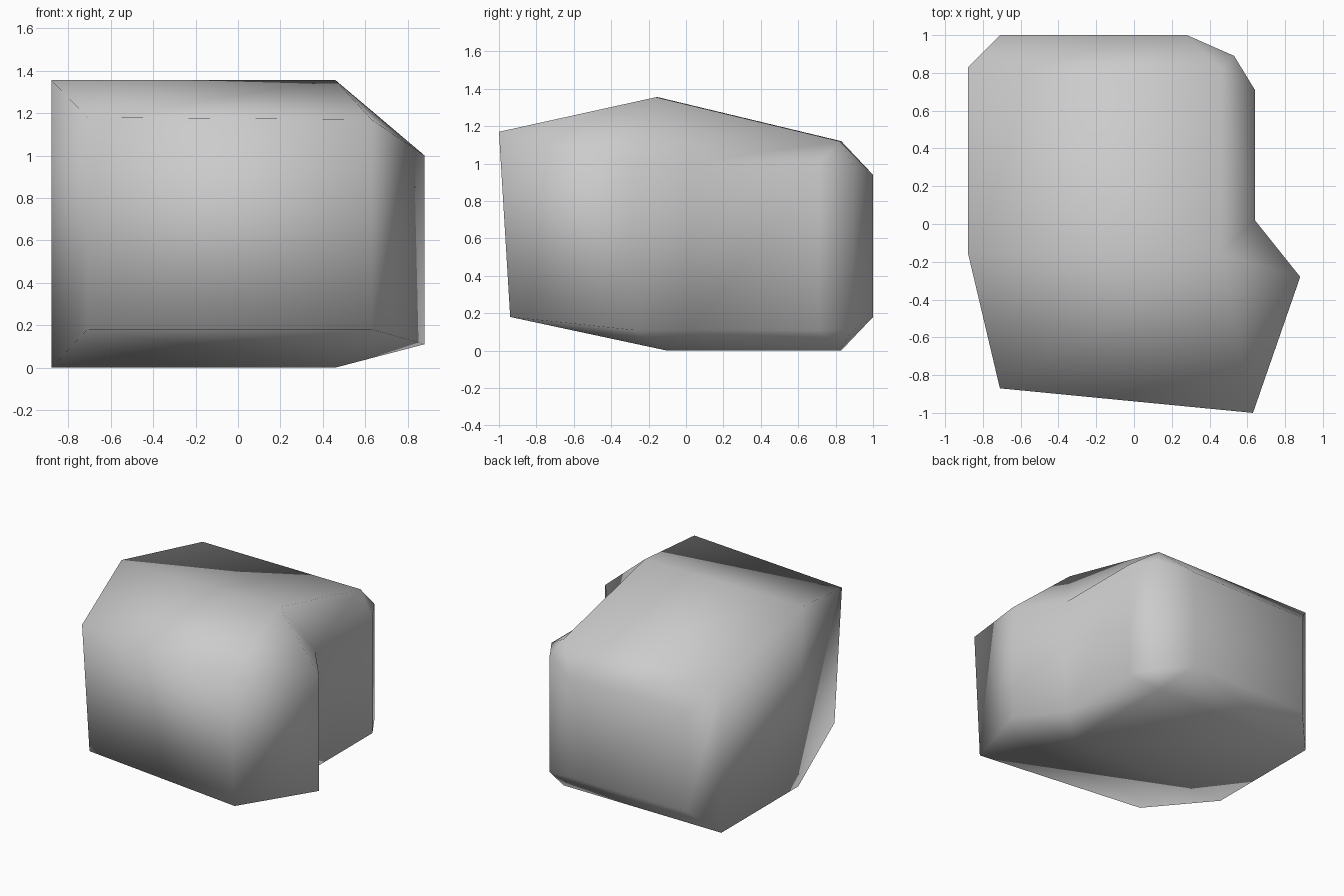
import bpy, bmesh

cube = bpy.data.objects.get("Cube")
if cube:
    bpy.data.objects.remove(cube)

# One flat stone colour
stone = bpy.data.materials.new("stone_grey")
stone.use_nodes = True
grey = (0.6, 0.6, 0.6, 1)
stone.diffuse_color = grey
stone.node_tree.nodes["Principled BSDF"].inputs["Base Color"].default_value = grey

# Corner columns: x, y at top, y at bottom, top height, bottom height
columns = {
    "left_back":   (-0.88, 0.83, 0.83, 1.12, 0.0),
    "back_left":   (-0.71, 1.0, 1.0, 0.94, 0.18),
    "back_right":  (0.28, 1.0, 1.0, 0.94, 0.18),
    "corner":      (0.53, 0.89, 0.89, 1.0, 0.11),
    "side_back":   (0.64, 0.71, 0.71, 1.0, 0.11),
    "notch":       (0.64, 0.02, 0.02, 1.0, 0.11),
    "bulge":       (0.88, -0.28, -0.28, 1.0, 0.11),
    "front_right": (0.63, -1.0, -0.94, 1.17, 0.18),
    "front_left":  (-0.71, -0.87, -0.78, 1.18, 0.18),
    "left_front":  (-0.88, -0.15, -0.1, 1.355, 0.0),
}
inner = {
    "ridge":     (0.46, -0.16, -0.1, 1.355, 0.0),
    "rear_peak": (0.46, 0.82, 0.82, 1.12, 0.0),
}

# Facets shared by the top and the underside
cap = [
    "left_back left_front ridge rear_peak",
    "left_back rear_peak back_right back_left",
    "rear_peak corner back_right",
    "rear_peak side_back corner",
    "rear_peak ridge notch side_back",
    "ridge bulge notch",
    "ridge front_right bulge",
    "ridge left_front front_left front_right",
]

bm = bmesh.new()
top, bottom = {}, {}
for name, (x, y_top, y_bottom, z_top, z_bottom) in {**columns, **inner}.items():
    top[name] = bm.verts.new((x, y_top, z_top))
    bottom[name] = bm.verts.new((x, y_bottom, z_bottom))

for facet in cap:
    for layer in (top, bottom):
        bm.faces.new([layer[n] for n in facet.split()])

# Walls around the outline
names = list(columns)
for a, b in zip(names, names[1:] + names[:1]):
    bm.faces.new((top[a], top[b], bottom[b], bottom[a]))

bmesh.ops.recalc_face_normals(bm, faces=bm.faces[:])
for face in bm.faces:
    face.smooth = True

mesh = bpy.data.meshes.new("boulder")
bm.to_mesh(mesh)
bm.free()
mesh.materials.append(stone)
boulder = bpy.data.objects.new("boulder", mesh)
bpy.context.collection.objects.link(boulder)
